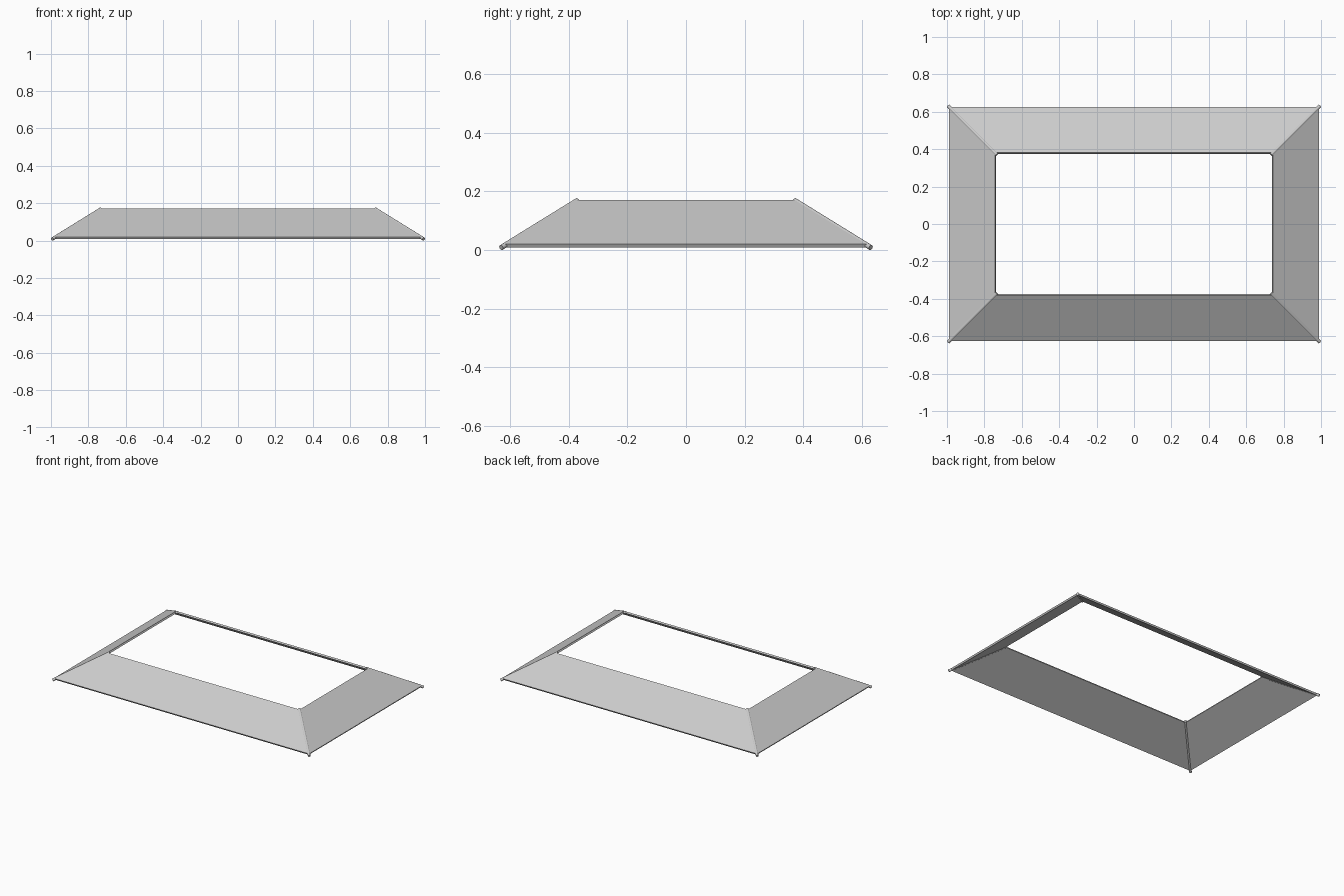
import bpy, bmesh
from mathutils import Vector

cube = bpy.data.objects.get("Cube")
if cube:
    bpy.data.objects.remove(cube, do_unlink=True)

grey = bpy.data.materials.new("light grey")
grey.use_nodes = True
grey.diffuse_color = (0.6, 0.6, 0.6, 1)
grey.node_tree.nodes["Principled BSDF"].inputs["Base Color"].default_value = (0.6, 0.6, 0.6, 1)


def add_object(name, bm):
    bmesh.ops.recalc_face_normals(bm, faces=bm.faces)
    mesh = bpy.data.meshes.new(name)
    bm.to_mesh(mesh)
    bm.free()
    mesh.materials.append(grey)
    obj = bpy.data.objects.new(name, mesh)
    bpy.context.collection.objects.link(obj)
    return obj


# Section of the sloping panels at one corner: (x, y, z)
section = [(0.988, 0.626, 0.020), (0.982, 0.620, 0.0095),
           (0.738, 0.3755, 0.1605), (0.744, 0.3815, 0.171)]
corners = [(1, 1), (-1, 1), (-1, -1), (1, -1)]

# Four mitred panels joined in a closed rectangular frame
bm = bmesh.new()
rings = [[bm.verts.new((x * sx, y * sy, z)) for x, y, z in section] for sx, sy in corners]
for i, ring in enumerate(rings):
    after = rings[(i + 1) % 4]
    for j in range(4):
        k = (j + 1) % 4
        bm.faces.new((ring[j], ring[k], after[k], after[j]))
add_object("sloping_panel_frame", bm)

# Thin round rods along the four hips, a little longer than the panels
pts = [Vector(p) for p in section]
low = (pts[0] + pts[1]) / 2
high = (pts[2] + pts[3]) / 2
step = (high - low).normalized() * 0.012
drop = Vector((0, 0, -0.0015))
names = ["back_left_rod", "back_right_rod", "front_right_rod", "front_left_rod"]
for name, (sx, sy) in zip(names, corners):
    a, b = (Vector((p.x * sx, p.y * sy, p.z)) for p in (low - step + drop, high + step + drop))
    bm = bmesh.new()
    bmesh.ops.create_cone(bm, cap_ends=True, segments=16, radius1=0.009,
                          radius2=0.009, depth=(b - a).length)
    rod = add_object(name, bm)
    rod.location = (a + b) / 2
    rod.rotation_euler = (b - a).to_track_quat("Z", "Y").to_euler()
    for face in rod.data.polygons:
        face.use_smooth = len(face.vertices) == 4
